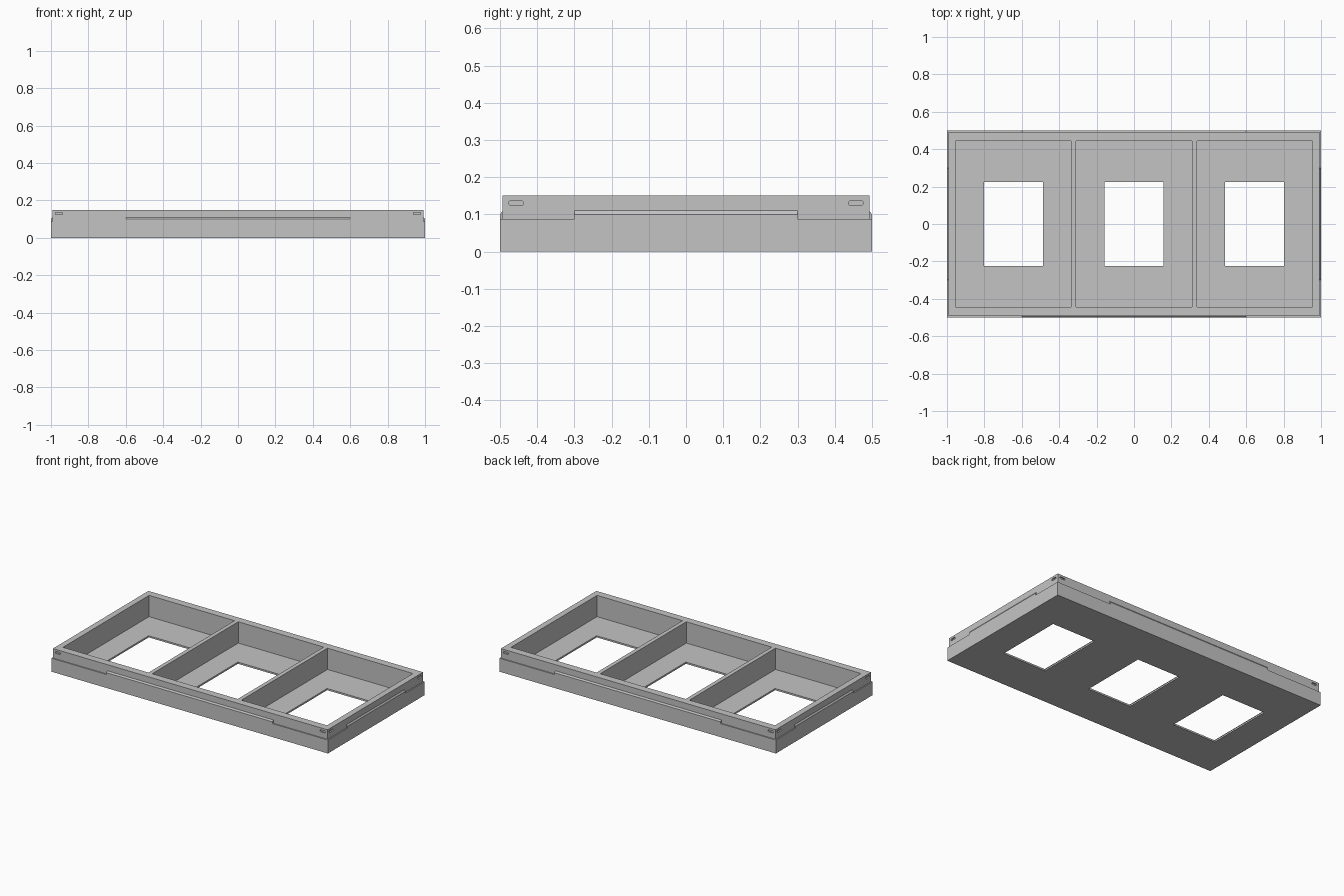
import bpy, bmesh
from math import pi
from mathutils import Matrix, Vector

old = bpy.data.objects.get("Cube")
if old:
    bpy.data.objects.remove(old, do_unlink=True)

# Single plain grey plastic
grey = bpy.data.materials.new("light grey plastic")
grey.use_nodes = True
colour = (0.55, 0.55, 0.55, 1)
grey.diffuse_color = colour
grey.node_tree.nodes["Principled BSDF"].inputs["Base Color"].default_value = colour

HALF_X, HALF_Y = 1.0, 0.5
LEDGE_Z, TOP_Z, FLOOR_Z = 0.088, 0.15, 0.011
STEP = 0.01


def finish(bm, name):
    bmesh.ops.recalc_face_normals(bm, faces=bm.faces)
    mesh = bpy.data.meshes.new(name)
    bm.to_mesh(mesh)
    bm.free()
    mesh.materials.append(grey)
    obj = bpy.data.objects.new(name, mesh)
    bpy.context.collection.objects.link(obj)
    return obj


def add_box(bm, centre, size):
    matrix = Matrix.Translation(centre) @ Matrix.Diagonal((*size, 1))
    return bmesh.ops.create_cube(bm, size=1, matrix=matrix)["verts"]


def prism(bm, points, direction):
    face = bm.faces.new([bm.verts.new(p) for p in points])
    moved = bmesh.ops.extrude_face_region(bm, geom=[face])["geom"]
    verts = [v for v in moved if isinstance(v, bmesh.types.BMVert)]
    bmesh.ops.translate(bm, verts=verts, vec=direction)


def cut(target, cutter):
    cutter.hide_render = True
    mod = target.modifiers.new("cut", "BOOLEAN")
    mod.operation = "DIFFERENCE"
    mod.solver = "EXACT"
    mod.object = cutter
    bpy.ops.object.select_all(action="DESELECT")
    target.select_set(True)
    bpy.context.view_layer.objects.active = target
    bpy.ops.object.modifier_apply(modifier=mod.name)
    bpy.data.objects.remove(cutter, do_unlink=True)


# Tray body: base slab with a stepped-in upper wall
bm = bmesh.new()
add_box(bm, (0, 0, LEDGE_Z / 2), (2 * HALF_X, 2 * HALF_Y, LEDGE_Z))
bm.faces.ensure_lookup_table()
top = max(bm.faces, key=lambda f: f.calc_center_median().z)
bmesh.ops.inset_region(bm, faces=[top], thickness=STEP)
raised = bmesh.ops.extrude_face_region(bm, geom=[top])["geom"]
bmesh.ops.translate(bm, vec=(0, 0, TOP_Z - LEDGE_Z),
                    verts=[v for v in raised if isinstance(v, bmesh.types.BMVert)])
bmesh.ops.delete(bm, geom=[top], context="FACES")
tray = finish(bm, "tray_body")

# Three compartments, leaving two thin dividers
PITCH = 0.645
bm = bmesh.new()
for i in (-1, 0, 1):
    add_box(bm, (i * PITCH, 0, FLOOR_Z + 0.1), (0.618, 0.888, 0.2))
cut(tray, finish(bm, "compartment_cutter"))

# Rectangular window in the floor of each compartment
bm = bmesh.new()
for i in (-1, 0, 1):
    add_box(bm, (i * PITCH, 0, 0), (0.315, 0.448, 0.08))
cut(tray, finish(bm, "window_cutter"))

# Shallow rounded slots beside every upper corner
bm = bmesh.new()
for turn, half, wall in ((0, HALF_X, HALF_Y), (pi / 2, HALF_Y, HALF_X)):
    for side in (-1, 1):
        for end in (-1, 1):
            verts = add_box(bm, (end * (half - 0.043), side * (wall - STEP), 0.13),
                            (0.038, 0.012, 0.013))
            edges = {e for v in verts for e in v.link_edges
                     if abs((e.verts[0].co - e.verts[1].co).normalized().y) > 0.9}
            made = bmesh.ops.bevel(bm, geom=list(edges), offset=0.005,
                                   segments=3, profile=0.5, affect="EDGES")
            group = {v for f in made["faces"] for v in f.verts}
            bmesh.ops.rotate(bm, verts=list(group), cent=(0, 0, 0),
                             matrix=Matrix.Rotation(turn, 3, "Z"))
cut(tray, finish(bm, "slot_cutter"))

# Chamfered locating lips centred on the ledge of each side
for name, turn, half, wall in (("front_lip", 0, 0.6, HALF_Y), ("back_lip", pi, 0.6, HALF_Y),
                               ("left_lip", pi / 2, 0.3, HALF_X),
                               ("right_lip", -pi / 2, 0.3, HALF_X)):
    bm = bmesh.new()
    inner = -wall + STEP
    profile = ((-wall, LEDGE_Z), (-wall, 0.1), (inner, 0.114), (inner, LEDGE_Z))
    prism(bm, [Vector((-half, y, z)) for y, z in profile], (2 * half, 0, 0))
    bmesh.ops.rotate(bm, verts=bm.verts, cent=(0, 0, 0), matrix=Matrix.Rotation(turn, 3, "Z"))
    finish(bm, name)
